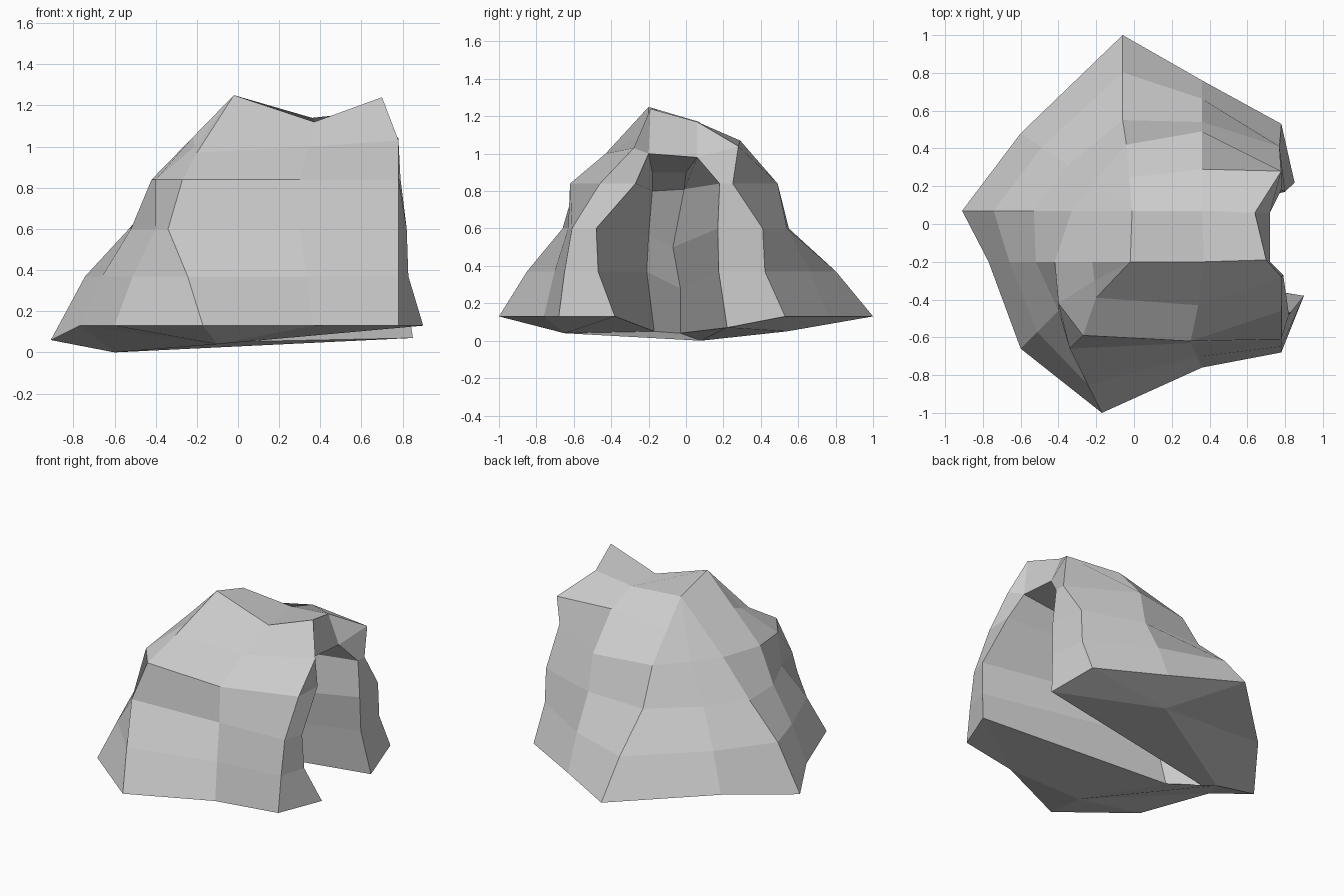
import bpy, bmesh
from mathutils import Vector as V

if "Cube" in bpy.data.objects:
    bpy.data.objects.remove(bpy.data.objects["Cube"])

# Outer rock rings, running from the front side of the cave mouth
# around the front, left and back to the other side of the mouth
base = [(.9, -.38, .13), (.78, -.68, .13), (.36, -.76, .13), (-.17, -1, .13),
        (-.6, -.66, .13), (-.77, -.2, .13), (-.91, .07, .06), (-.6, .48, .13),
        (-.06, 1, .13), (.36, .76, .13), (.78, .53, .13), (.85, .22, .07)]
waist = [(.82, -.48), (.78, -.61), (.3, -.63), (-.34, -.66), (-.4, -.46), (-.52, -.2),
         (-.53, .07), (-.35, .31), (-.06, .55), (.36, .54), (.77, .41), (.8, .17)]
shoulder = [(.79, -.27), (.78, -.46), (.3, -.62), (-.27, -.59), (-.4, -.42), (-.42, -.2),
            (-.33, .07), (-.2, .24), (-.04, .42), (.36, .49), (.78, .25), (.78, .18)]
# Upper ring; columns not listed lie halfway to the roof
crown = {0: (.72, -.2, 1), 1: (.78, -.28, 1.03), 2: (.34, -.43, 1), 3: (-.2, -.39, .97),
         4: (-.21, -.3, 1), 9: (.36, .29, 1.07), 10: (.78, .28, 1.04), 11: (.72, .06, .98)}
# Roof outline and the roof corner each column rises to
roof = [(-.02, -.2, 1.25), (.37, -.2, 1.12), (.7, -.19, 1.24),
        (.64, .06, 1.17), (.36, .07, 1.14), (-.01, .07, 1.17)]
rise = [2, 2, 1, 0, 0, 0, 5, 5, 5, 4, 3, 3]
# Two inner corners at the back of the cave, bottom to top
deep_front = [(-.4, -.17, .05), (-.35, -.21, .37), (-.3, -.2, .56), (-.2, -.18, .8), (0, -.18, .9)]
deep_back = [(-.57, -.03, .04), (-.45, -.03, .28), (-.35, -.07, .5), (-.2, -.01, .81), (0, 0, .9)]

bm = bmesh.new()


def add(points):
    return [bm.verts.new(p) for p in points]


def face(*verts):
    unique = list(dict.fromkeys(verts))
    if len(unique) > 2:
        bm.faces.new(unique)


waist3 = [V((x, y, .6)) for x, y in waist]
should3 = [V((x, y, .84)) for x, y in shoulder]
lower = []
for i, (b, w) in enumerate(zip(base, waist3)):
    p = V(b).lerp(w, .9 if i in (0, 10, 11) else .44)
    p.z = .37
    lower.append(p)
upper = [crown.get(i, should3[i].lerp(V(roof[rise[i]]), .5)) for i in range(12)]
top = add(roof)
rings = [add(r) for r in (base, lower, waist3, should3, upper)]
rings.append([top[k] for k in rise])

# Outer walls
for a, b in zip(rings, rings[1:]):
    for i in range(11):
        face(a[i], a[i + 1], b[i + 1], b[i])
# Roof and the brow above the mouth
face(top[0], top[1], top[4], top[5])
face(top[1], top[2], top[3], top[4])
face(rings[4][0], rings[4][11], top[3], top[2])

# Cave walls and ceiling
inf, inb = add(deep_front), add(deep_back)
for k in range(4):
    a, b = rings[k], rings[k + 1]
    face(a[0], b[0], inf[k + 1], inf[k])
    face(inf[k], inf[k + 1], inb[k + 1], inb[k])
    face(inb[k], inb[k + 1], b[11], a[11])
face(rings[4][0], rings[4][11], inb[4], inf[4])

# Underside around the open cave floor
c = rings[0]
m1, m2, m3 = add([(-.1, -.65, .04), (-.6, .08, 0), (.2, .54, .05)])
for hub, ids in ((m1, (2, 3, 4, 5)), (m2, (5, 6, 7)), (m3, (7, 8, 9, 10, 11))):
    for i, j in zip(ids, ids[1:]):
        face(hub, c[i], c[j])
face(c[0], c[1], c[2])
face(c[0], c[2], m1, inf[0])
face(m1, c[5], m2, inf[0])
face(m2, c[7], m3)
face(c[11], m3, m2, inb[0])
face(inf[0], m2, inb[0])

bmesh.ops.recalc_face_normals(bm, faces=bm.faces)
mesh = bpy.data.meshes.new("cave_rock")
bm.to_mesh(mesh)
bm.free()
bpy.context.collection.objects.link(bpy.data.objects.new("cave_rock", mesh))
